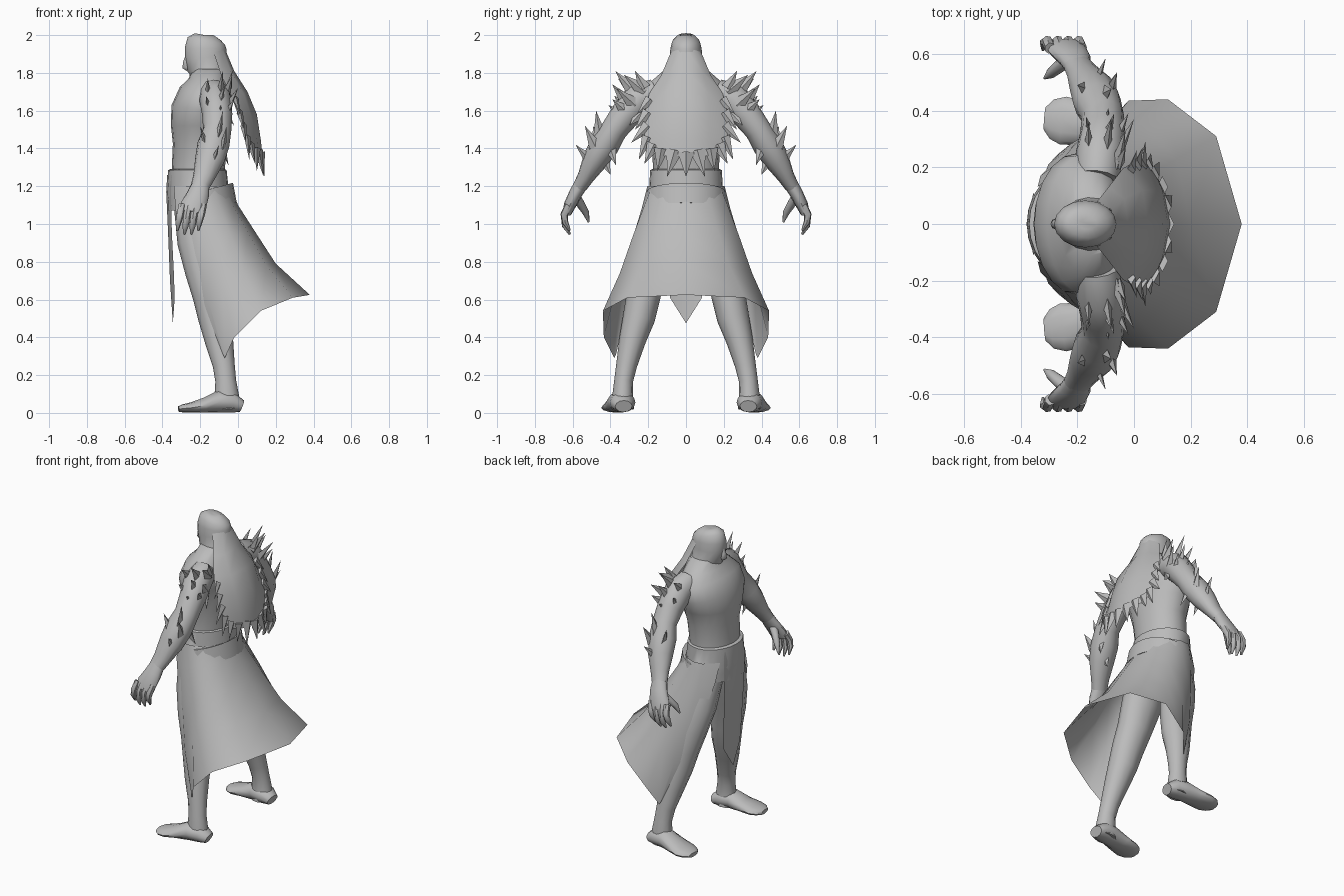
import bpy, math
from mathutils import Vector

grey = bpy.data.materials.new("plain grey")
grey.diffuse_color = (0.5, 0.5, 0.5, 1)


def make(name, verts, faces, mirror=False, angle=50):
    me = bpy.data.meshes.new(name)
    me.from_pydata([tuple(v) for v in verts], [], faces)
    me.materials.append(grey)
    ob = bpy.data.objects.new(name, me)
    bpy.context.collection.objects.link(ob)
    bpy.ops.object.select_all(action='DESELECT')
    bpy.context.view_layer.objects.active = ob
    ob.select_set(True)
    bpy.ops.object.mode_set(mode='EDIT')
    bpy.ops.mesh.select_all(action='SELECT')
    bpy.ops.mesh.normals_make_consistent(inside=False)
    bpy.ops.object.mode_set(mode='OBJECT')
    bpy.ops.object.shade_smooth_by_angle(angle=math.radians(angle))
    if mirror:
        m = ob.modifiers.new("mirror", 'MIRROR')
        m.use_axis = (False, True, False)
        m.use_clip = True
    return ob


def tube(name, pts, mirror=True, ref=(1, 0, 0), n=12):
    """Loft of ellipses along a path; each point is x, y, z, radius along ref, other radius."""
    P = [Vector(p[:3]) for p in pts]
    verts, faces = [], []
    for i, p in enumerate(pts):
        t = (P[min(i + 1, len(P) - 1)] - P[max(i - 1, 0)]).normalized()
        a = Vector(ref)
        a = (a - t * a.dot(t)).normalized()
        b = t.cross(a)
        for k in range(n):
            u = math.tau * k / n
            verts.append(P[i] + a * p[3] * math.cos(u) + b * p[4] * math.sin(u))
    for i in range(len(P) - 1):
        for k in range(n):
            j = (k + 1) % n
            faces.append((i * n + k, i * n + j, (i + 1) * n + j, (i + 1) * n + k))
    faces += [tuple(range(n)), tuple(range((len(P) - 1) * n, len(P) * n))]
    return make(name, verts, faces, mirror)


def sheet(name, cols):
    """Cloth surface through columns of points."""
    r = len(cols[0])
    faces = [(i * r + j, (i + 1) * r + j, (i + 1) * r + j + 1, i * r + j + 1)
             for i in range(len(cols) - 1) for j in range(r - 1)]
    return make(name, [v for c in cols for v in c], faces, True, 80)


def spikes(name, items):
    """Flattened four-sided barbs: base, tip, half width."""
    verts, faces = [], []
    for base, tip, w in items:
        b, t = Vector(base), Vector(tip)
        d = (t - b).normalized()
        s = d.cross(Vector((1, 0, 0))).normalized()
        q = d.cross(s)
        o = len(verts)
        verts += [b + s * w, b + q * w * .5, b - s * w, b - q * w * .5, t]
        faces += [(o + k, o + (k + 1) % 4, o + 4) for k in range(4)]
        faces.append((o, o + 1, o + 2, o + 3))
    return make(name, verts, faces, True, 20)


# Torso, head and face
tube("torso", [(-.21, 0, 1.2, .14, .17), (-.21, 0, 1.3, .14, .175), (-.2, 0, 1.42, .145, .18),
               (-.2, 0, 1.52, .155, .215), (-.2, 0, 1.6, .155, .25), (-.17, 0, 1.68, .145, .25),
               (-.15, 0, 1.75, .115, .19), (-.15, 0, 1.82, .09, .11)], False, n=20)
tube("head", [(-.15, 0, 1.72, .09, .13), (-.15, 0, 1.79, .09, .105), (-.165, 0, 1.83, .105, .09),
              (-.17, 0, 1.88, .11, .085), (-.172, 0, 1.93, .11, .083), (-.168, 0, 1.97, .1, .072),
              (-.16, 0, 1.992, .07, .05), (-.16, 0, 2.0, .03, .02)], False, n=16)
tube("nose", [(-.27, 0, 1.9, .005, .012), (-.275, 0, 1.86, .015, .017),
              (-.275, 0, 1.83, .02, .02), (-.265, 0, 1.815, .008, .01)], False, n=8)
tube("chin", [(-.23, 0, 1.82, .03, .05), (-.23, 0, 1.78, .025, .035), (-.2, 0, 1.74, .02, .02)], False)

# Arms and hands
tube("arm", [(-.13, .16, 1.7, .075, .07), (-.12, .25, 1.66, .085, .09), (-.11, .32, 1.58, .08, .08),
             (-.11, .38, 1.5, .075, .07), (-.13, .43, 1.42, .085, .078), (-.15, .48, 1.34, .078, .068),
             (-.18, .53, 1.25, .058, .045), (-.2, .56, 1.2, .05, .038)])
tube("palm", [(-.195, .55, 1.22, .045, .038), (-.21, .585, 1.16, .058, .035),
              (-.235, .615, 1.1, .068, .032), (-.245, .63, 1.06, .065, .025)])
for i in range(4):
    x = -.185 - i * .037
    s = (.0, .02, .02, .0)[i]
    tube("finger", [(x, .62, 1.1, .02, .022), (x - .01, .645, 1.05, .02, .02),
                    (x - .02, .64, 1.01 - s, .017, .017), (x - .025, .615, .965 - s, .006, .006)], n=7)
tube("thumb", [(-.225, .585, 1.15, .03, .025), (-.265, .555, 1.1, .023, .022),
               (-.295, .53, 1.06, .018, .018), (-.315, .515, 1.01, .005, .005)], n=8)

# Legs and feet
tube("leg", [(-.2, .09, 1.18, .14, .09), (-.2, .12, 1.05, .135, .1), (-.19, .16, .9, .13, .1),
             (-.17, .2, .75, .11, .095), (-.14, .225, .62, .1, .09), (-.12, .25, .5, .09, .085),
             (-.1, .285, .38, .075, .07), (-.075, .315, .25, .058, .055), (-.065, .33, .17, .055, .05),
             (-.06, .335, .09, .065, .055), (-.055, .335, .02, .07, .06)])
tube("foot", [(.02, .33, .035, .033, .045), (-.03, .335, .055, .054, .068), (-.1, .345, .06, .059, .068),
              (-.18, .355, .04, .039, .078), (-.25, .365, .028, .027, .085),
              (-.29, .37, .024, .022, .07), (-.315, .372, .02, .015, .04)], ref=(0, 0, 1))

# Skirt: hip band, long flared back panel, pointed front flap
tube("waistband", [(-.215, 0, 1.29, .145, .18), (-.215, 0, 1.285, .155, .19), (-.215, 0, 1.18, .165, .195),
                   (-.2, 0, 1.17, .18, .21), (-.19, 0, 1.09, .185, .215)], False, n=24)
sheet("skirt", [
    [(-.04, 0, 1.2), (0, 0, 1.1), (.09, 0, .96), (.2, 0, .79), (.38, 0, .625)],
    [(-.07, .11, 1.2), (-.03, .13, 1.1), (.05, .17, .96), (.15, .23, .78), (.29, .31, .61)],
    [(-.13, .18, 1.2), (-.1, .22, 1.1), (-.04, .28, .94), (.03, .35, .74), (.12, .44, .54)],
    [(-.2, .205, 1.2), (-.18, .235, 1.08), (-.13, .29, .9), (-.08, .36, .66), (-.02, .435, .4)],
    [(-.26, .2, 1.2), (-.25, .23, 1.06), (-.21, .28, .84), (-.15, .34, .57), (-.07, .38, .29)],
    [(-.34, .13, 1.2), (-.33, .17, 1.07), (-.27, .23, .84), (-.18, .31, .57), (-.08, .37, .31)]])
sheet("front_flap", [
    [(-.375, 0, 1.26), (-.38, 0, 1.17), (-.37, 0, .95), (-.36, 0, .7), (-.345, 0, .475)],
    [(-.35, .1, 1.26), (-.355, .11, 1.17), (-.35, .1, .95), (-.34, .095, .75), (-.335, .085, .61)]])

# Mane hanging down the back with jagged locks
sheet("mane", [
    [(-.07, 0, 1.93), (-.02, 0, 1.81), (.05, 0, 1.7), (.1, 0, 1.58), (.12, 0, 1.45), (.13, 0, 1.36)],
    [(-.08, .05, 1.92), (-.035, .09, 1.8), (.03, .12, 1.69), (.07, .12, 1.57), (.1, .12, 1.45), (.11, .11, 1.36)],
    [(-.13, .08, 1.91), (-.09, .13, 1.79), (-.04, .195, 1.69), (0, .22, 1.58), (.04, .22, 1.47), (.07, .19, 1.38)]])
spikes("mane_locks", [
    ((.12, .0, 1.38), (.14, 0, 1.25), .045), ((.11, .06, 1.39), (.135, .1, 1.25), .045),
    ((.1, .13, 1.4), (.1, .15, 1.28), .04), ((.07, .17, 1.42), (.09, .22, 1.32), .04),
    ((.05, .2, 1.46), (.06, .25, 1.34), .035), ((.03, .2, 1.52), (.04, .29, 1.43), .035),
    ((.01, .2, 1.59), (.03, .27, 1.5), .035), ((-.01, .19, 1.66), (.01, .26, 1.58), .03)])

# Barbs on shoulders and forearms
spikes("shoulder_barbs", [
    ((-.1, .25, 1.67), (-.08, .375, 1.81), .05), ((-.06, .22, 1.7), (-.03, .33, 1.79), .045),
    ((-.16, .25, 1.67), (-.16, .36, 1.77), .045), ((-.1, .3, 1.63), (-.07, .39, 1.74), .045),
    ((-.05, .27, 1.63), (0, .37, 1.72), .04), ((-.15, .31, 1.6), (-.17, .38, 1.68), .04),
    ((-.06, .31, 1.59), (-.02, .39, 1.66), .04), ((-.1, .34, 1.57), (-.09, .41, 1.63), .035),
    ((-.05, .22, 1.72), (-.03, .27, 1.81), .035), ((-.07, .23, 1.6), (-.02, .3, 1.52), .04)])
spikes("forearm_barbs", [
    ((-.11, .45, 1.43), (-.08, .476, 1.6), .045), ((-.08, .48, 1.41), (-.06, .535, 1.52), .035),
    ((-.17, .47, 1.42), (-.2, .49, 1.52), .035), ((-.13, .51, 1.34), (-.1, .585, 1.42), .03),
    ((-.08, .4, 1.4), (-.05, .37, 1.31), .03), ((-.14, .43, 1.33), (-.13, .4, 1.26), .03)])
